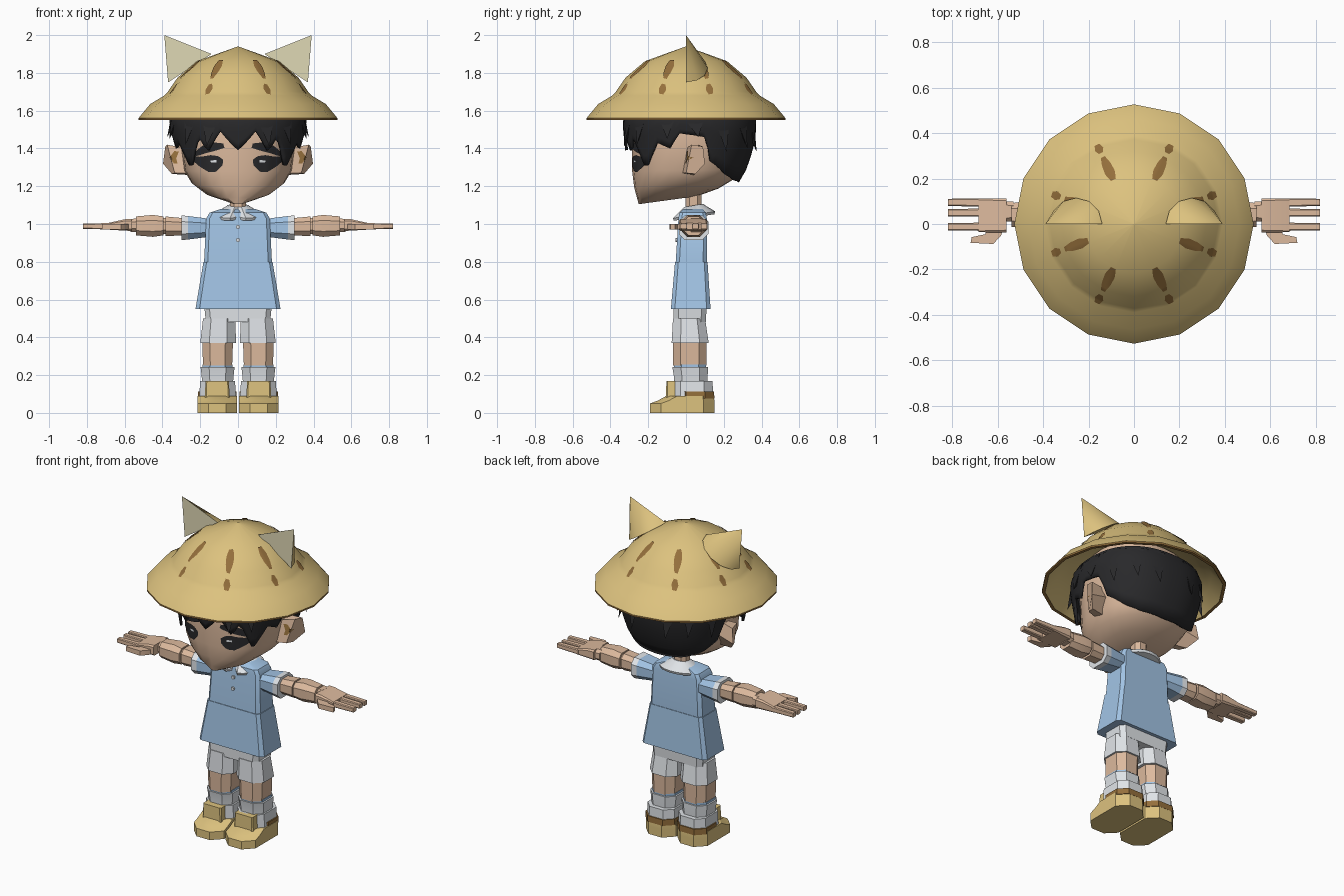
import bpy, bmesh
from math import sin, cos, pi, radians, copysign
from mathutils import Vector
from mathutils.bvhtree import BVHTree

if "Cube" in bpy.data.objects:
    bpy.data.objects.remove(bpy.data.objects["Cube"])

COLOURS = {"straw": (.72, .54, .21), "cream": (.74, .69, .46), "brown": (.30, .16, .045),
           "skin": (.72, .49, .34), "blue": (.36, .55, .78), "white": (.76, .79, .82),
           "black": (.022, .022, .024)}
MATS = {}
for key, rgb in COLOURS.items():
    m = bpy.data.materials.new(key)
    m.use_nodes = True
    m.diffuse_color = (*rgb, 1)
    m.node_tree.nodes["Principled BSDF"].inputs["Base Color"].default_value = (*rgb, 1)
    MATS[key] = m
made = []


def build(name, verts, faces, mats, rule=None, closed=True):
    me = bpy.data.meshes.new(name)
    me.from_pydata(verts, [], faces)
    if closed:
        bm = bmesh.new()
        bm.from_mesh(me)
        bmesh.ops.recalc_face_normals(bm, faces=bm.faces)
        bm.to_mesh(me)
        bm.free()
    for key in mats.split():
        me.materials.append(MATS[key])
    if rule:
        for p in me.polygons:
            p.material_index = rule(p)
    ob = bpy.data.objects.new(name, me)
    bpy.context.scene.collection.objects.link(ob)
    made.append(ob)
    return ob


def loft(name, rings, mats, rule=None, caps=True):
    n = len(rings[0])
    verts = [p for r in rings for p in r]
    faces = [(k * n + i, k * n + (i + 1) % n, (k + 1) * n + (i + 1) % n, (k + 1) * n + i)
             for k in range(len(rings) - 1) for i in range(n)]
    if caps:
        faces += [tuple(range(n)), tuple(range(len(verts) - n, len(verts)))]
    return build(name, verts, faces, mats, rule)


def tube(name, secs, mats, axis="Z", s=1, ch=.25, rule=None):
    """Chamfered box loft; sections are (along, centre u, half u, centre v, half v)."""
    rings = []
    for a, cu, hu, cv, hv in secs:
        k = ch * min(hu, hv) * 2
        uv = [(-hu + k, -hv), (hu - k, -hv), (hu, -hv + k), (hu, hv - k),
              (hu - k, hv), (-hu + k, hv), (-hu, hv - k), (-hu, -hv + k)]
        rings.append([(s * (cu + u), cv + v, a) if axis == "Z" else (s * a, cu + u, cv + v)
                      for u, v in uv])
    return loft(name, rings, mats, rule)


def lerp(table, x):
    """Piecewise linear lookup of the rows of a table."""
    for a, b in zip(table, table[1:]):
        if x <= b[0]:
            t = max(0, (x - a[0]) / (b[0] - a[0]))
            return [p + (q - p) * t for p, q in zip(a[1:], b[1:])]
    return list(table[-1][1:])


def decal(name, target, mat, path, down=False):
    """Thin painted strip projected on a part; path rows are (u, v, half width)."""
    me = target.data
    bvh = BVHTree.FromPolygons([v.co for v in me.vertices], [p.vertices for p in me.polygons])
    n, w = 14, 4
    a, b = Vector(path[0][:2]), Vector(path[-1][:2])
    d = (b - a).normalized()
    side = Vector((-d.y, d.x))
    ray = Vector((0, 0, -1)) if down else Vector((0, 1, 0))
    rows = [(i / (len(path) - 1), *p) for i, p in enumerate(path)]
    verts, faces = [], []
    for i in range(n + 1):
        u, v, h = lerp(rows, i / n)
        for j in range(w + 1):
            q = Vector((u, v)) + side * h * (2 * j / w - 1)
            start = Vector((q.x, q.y, 3)) if down else Vector((q.x, -2, q.y))
            hit = bvh.ray_cast(start, ray)[0]
            if hit is None:
                hit = Vector(verts[-1]) + ray * .006 if verts else start
            verts.append(hit - ray * .006)
    for i in range(n):
        for j in range(w):
            k = i * (w + 1) + j
            faces.append((k, k + 1, k + w + 2, k + w + 1))
    ob = build(name, verts, faces, mat, closed=False)
    if sum((p.normal.dot(ray) for p in ob.data.polygons)) > 0:
        ob.data.flip_normals()
    return ob


# Head: rows are height, half width, front, back
HEAD = [(1.105, .05, -.25, .06), (1.14, .17, -.26, .17), (1.20, .245, -.275, .25),
        (1.28, .285, -.285, .29), (1.40, .30, -.285, .32), (1.55, .315, -.285, .325),
        (1.70, .26, -.22, .26)]


def skull(z, ang, margin=0, tilt=0):
    rx, front, back = lerp(HEAD, z)
    s, c = sin(ang), cos(ang)
    x = (rx + margin) * copysign(abs(s) ** .85, s)
    cy, ry = (front + back) / 2, (back - front) / 2 + margin
    y = cy - ry * copysign(abs(c) ** .85, c)
    return (x, y, z + tilt * (y + .25))


head = loft("head", [[skull(r[0], 2 * pi * i / 24, 0, .14 * max(0, 1 - (r[0] - 1.1) / .2))
                      for i in range(24)] for r in HEAD], "skin")

# Hair shell with a jagged lower edge: rows are degrees from the front, height
EDGE = [(0, 1.39), (12, 1.49), (25, 1.38), (33, 1.46), (50, 1.29), (64, 1.43), (76, 1.40),
        (84, 1.48), (100, 1.46), (108, 1.33), (130, 1.26), (150, 1.23), (180, 1.22)]
N = 90
rows = []
for r in range(7):
    row = []
    for i in range(N):
        deg = 360 * i / N
        low = lerp(EDGE, min(deg, 360 - deg))[0]
        z = low + (1.62 - low) * r / 6
        row.append(skull(z, radians(deg), .018 + .03 * min(1, (z - 1.2) / .3)))
    rows.append(row)
rows.append([(x * .7, y * .7, 1.68) for x, y, z in rows[-1]])
hair = loft("hair", rows, "black", caps=False)
hair.data.materials[0] = MATS["black"]
thick = hair.modifiers.new("thickness", "SOLIDIFY")
thick.thickness = .015

# Loose hair tufts under the brim
verts, faces = [], []
for deg, tip in [(20, 1.41), (42, 1.42), (72, 1.45), (92, 1.46), (116, 1.38), (140, 1.40), (162, 1.38)]:
    for sg in (1, -1):
        k = len(verts)
        for off, z, m in [(-10, 1.6, .055), (10, 1.6, .055), (0, 1.6, -.01), (3, tip, .07)]:
            verts.append(skull(z, radians(sg * (deg + off)), m))
        faces += [(k, k + 1, k + 3), (k + 1, k + 2, k + 3), (k + 2, k, k + 3), (k, k + 2, k + 1)]
build("hair_tufts", verts, faces, "black")

# Hat: dome, flared brim, brown lip and hollow underside
HAT = [(.002, 1.94), (.217, 1.862), (.32, 1.775), (.372, 1.70), (.39, 1.68), (.465, 1.635),
       (.527, 1.56), (.527, 1.55), (.508, 1.55), (.445, 1.622), (.37, 1.665), (.15, 1.75)]
hat = loft("hat", [[(r * cos(pi * i / 8), r * sin(pi * i / 8), z) for i in range(16)]
                   for r, z in HAT], "straw brown", lambda p: int(p.center.z < 1.557))
for i, deg in enumerate((20, 65, 115, 160, 200, 245, 295, 340)):
    c, s = cos(radians(deg)), sin(radians(deg))
    decal(f"hat_stripe_{i + 1}", hat, "brown",
          [(r * c, r * s, w) for r, w in ((.215, .012), (.25, .023), (.29, .02), (.325, .01))], True)
    decal(f"hat_spot_{i + 1}", hat, "brown",
          [(r * c, r * s, w) for r, w in ((.345, .01), (.363, .02), (.385, .012))], True)

for s, side in ((1, "left_"), (-1, "right_")):
    # Hat ear: flat cream front, rounded straw back
    base = [(s * (.255 + .115 * cos(t)), .115 * sin(t), 1.825 - .075 * cos(t))
            for t in [pi * i / 6 for i in range(7)]]
    build(side + "hat_ear", base + [(s * .39, 0, 2.0)],
          [(i, i + 1, 7) for i in range(6)] + [(0, 7, 6), tuple(range(7))], "straw cream",
          lambda p: int(p.normal.y < -.95))

    # Ear
    ear = loft(side + "ear", [
        [(s * .27, y, z) for y, z in ((0, 1.40), (.06, 1.42), (.09, 1.35), (.04, 1.26), (-.02, 1.27))],
        [(s * x, y, z) for x, y, z in ((.375, .03, 1.42), (.385, .09, 1.41), (.397, .10, 1.32),
                                       (.35, .05, 1.265), (.335, .0, 1.27))]], "skin")
    decal(side + "ear_mark", ear, "brown", [(s * .325, 1.385, .012), (s * .345, 1.35, .018),
                                            (s * .33, 1.32, .01)])

    # Face
    decal(side + "eyebrow", head, "black", [(s * .235, 1.365, .01), (s * .18, 1.395, .022),
                                            (s * .13, 1.41, .024), (s * .075, 1.415, .012)])
    decal(side + "eye", head, "black", [(s * .235, 1.345, .012), (s * .20, 1.33, .026),
                                        (s * .15, 1.32, .045), (s * .11, 1.318, .042),
                                        (s * .08, 1.325, .015)])
    glint = decal(side + "eye_glint", head, "white", [(s * .145, 1.332, .005), (s * .115, 1.332, .006)])
    glint.location.y = -.003

    # Sleeve and arm
    tube(side + "sleeve", [(.13, .04, .06, .98, .045), (.17, .04, .065, .98, .05),
                           (.265, .04, .075, .98, .062), (.30, .04, .078, .98, .066)],
         "blue white", "X", s, rule=lambda p: int(abs(p.center.x) > .27))
    tube(side + "upper_arm", [(.28, .04, .05, .985, .045), (.385, .04, .055, .988, .052)], "skin", "X", s)
    tube(side + "elbow", [(.38, .04, .045, .99, .042), (.40, .04, .045, .99, .042)], "skin", "X", s)
    tube(side + "forearm", [(.395, .04, .06, .99, .05), (.45, .04, .062, .99, .058),
                            (.54, .04, .052, .99, .05)], "skin", "X", s)
    tube(side + "wrist", [(.53, .055, .045, .993, .036), (.57, .055, .045, .993, .034)], "skin", "X", s)
    tube(side + "palm", [(.562, .038, .075, .995, .032), (.60, .038, .075, .995, .030),
                         (.685, .038, .074, .988, .018)], "skin", "X", s, .15)
    for i, y in enumerate((.095, .05, -.012)):
        tube(f"{side}finger_{i + 1}", [(.67, y, .018, .988, .017), (.82, y, .016, .988, .014)],
             "skin", "X", s, .15)
    thumb = [(.575, -.02), (.585, -.05), (.62, -.088), (.72, -.083), (.715, -.058), (.655, -.045), (.645, -.02)]
    loft(side + "thumb", [[(s * x, y, z) for x, y in thumb] for z in (.97, 1.0)], "skin")

    # Leg, from shorts to shoe
    tube(side + "shorts_leg", [(.37, .105, .095, .022, .098), (.50, .10, .085, .016, .085)], "white", s=s)
    tube(side + "leg", [(.25, .108, .077, .02, .088), (.39, .108, .082, .02, .09)], "skin", s=s)
    tube(side + "sock_trim", [(.235, .108, .08, .022, .085), (.256, .108, .08, .022, .085)], "blue", s=s)
    tube(side + "sock_top", [(.165, .108, .082, .025, .088), (.20, .108, .085, .025, .09),
                             (.242, .108, .09, .022, .094)], "white", s=s)
    tube(side + "sock", [(.08, .108, .098, .033, .11), (.17, .108, .092, .033, .108)], "white", s=s)
    tube(side + "shoe_trim", [(.075, .11, .102, .05, .10), (.112, .11, .101, .05, .099)], "brown", s=s)
    tube(side + "shoe_tongue", [(.07, .11, .066, -.06, .046), (.17, .11, .062, -.06, .044)],
         "straw", s=s, ch=.08)
    tube(side + "shoe", [(0, .11, .104, -.02, .17), (.05, .11, .104, -.02, .17),
                         (.065, .11, .104, 0, .15), (.09, .11, .104, .022, .126)], "straw", s=s, ch=.28)

# Neck and body
tube("neck", [(1.02, 0, .042, .04, .042), (1.18, 0, .042, .04, .042)], "skin")
tube("shirt", [(.79, 0, .18, .028, .083), (1.03, 0, .168, .035, .075), (1.06, 0, .15, .035, .07),
               (1.08, 0, .09, .038, .05)], "blue", ch=.12)
tube("shirt_skirt", [(.55, 0, .225, .025, .105), (.80, 0, .183, .028, .086)], "blue", ch=.1)
tube("shorts", [(.48, 0, .17, .02, .085), (.58, 0, .18, .022, .088)], "white", ch=.15)
for i, z in enumerate((.985, .915)):
    y = -.048 - (1.0 - z) * .05
    loft(f"button_{i + 1}", [[(.011 * cos(pi * k / 4), yy, z + .011 * sin(pi * k / 4))
                              for k in range(8)] for yy in (y - .004, y + .006)], "white")

# Collar, notched at the front
inner, outer, under = [], [], []
for i in range(20):
    t = 2 * pi * i / 20
    k = .6 if i == 0 else 1
    for ring, rx, ry, z in ((inner, .055, .05, 1.098), (outer, .135 * k, .115 * k, 1.048),
                            (under, .13 * k, .11 * k, 1.034)):
        y = -ry * cos(t)
        ring.append((rx * sin(t), .04 + y, z + .16 * y))
loft("collar", [inner, outer, under], "white")

# Soft shading with crisp edges
bpy.ops.object.select_all(action="DESELECT")
for ob in made:
    ob.select_set(True)
bpy.context.view_layer.objects.active = made[0]
bpy.ops.object.shade_smooth_by_angle(angle=radians(32))
